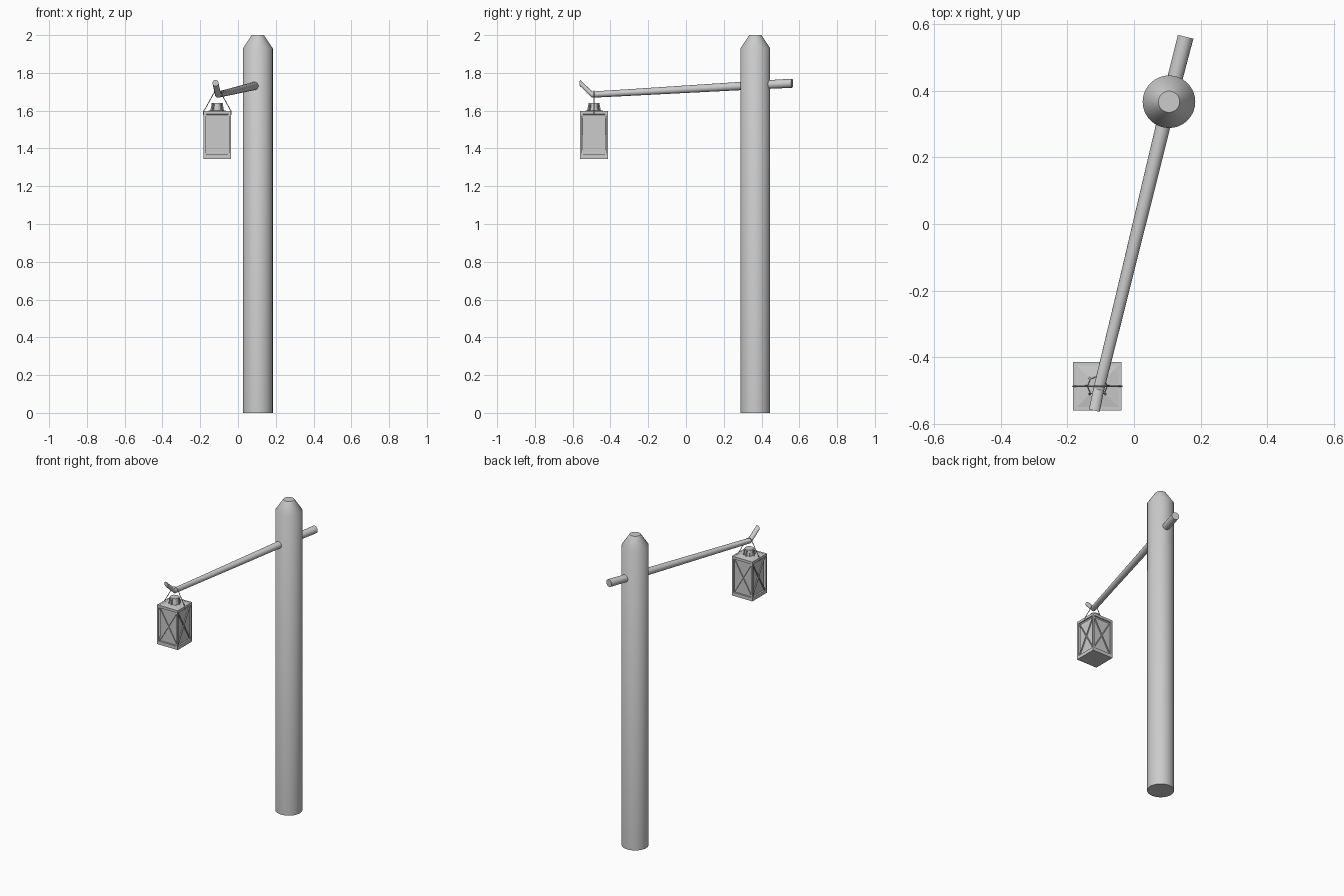
import bpy, bmesh
from math import sin, cos, pi
from mathutils import Vector, Matrix

if "Cube" in bpy.data.objects:
    bpy.data.objects.remove(bpy.data.objects["Cube"])


def finish(bm, name, smooth=False):
    bmesh.ops.recalc_face_normals(bm, faces=bm.faces)
    me = bpy.data.meshes.new(name)
    bm.to_mesh(me)
    bm.free()
    ob = bpy.data.objects.new(name, me)
    bpy.context.collection.objects.link(ob)
    if smooth:
        bpy.ops.object.select_all(action='DESELECT')
        ob.select_set(True)
        bpy.context.view_layer.objects.active = ob
        bpy.ops.object.shade_smooth_by_angle(angle=0.6)
    return ob


def loft(bm, rings):
    """Join equal-sized rings of points into a capped tube."""
    rows = [[bm.verts.new(p) for p in r] for r in rings]
    n = len(rows[0])
    for a, b in zip(rows, rows[1:]):
        for i in range(n):
            j = (i + 1) % n
            bm.faces.new((a[i], a[j], b[j], b[i]))
    bm.faces.new(rows[0])
    bm.faces.new(rows[-1])


def circle(c, r, n, u, v):
    return [Vector(c) + r * (cos(2*pi*i/n) * u + sin(2*pi*i/n) * v) for i in range(n)]


def box(bm, c, size, rot=Matrix()):
    bmesh.ops.create_cube(bm, size=1, matrix=rot @ Matrix.Translation(c)
                          @ Matrix.Diagonal((*size, 1)))


X, Y, Z = Vector((1, 0, 0)), Vector((0, 1, 0)), Vector((0, 0, 1))

# Post with chamfered top
bm = bmesh.new()
loft(bm, [circle((.105, .367, z), r, 32, X, Y)
          for z, r in ((0, .079), (1.93, .079), (2.0, .032))])
finish(bm, "post", True)

# Tapered arm with upturned tip, upright cross-sections
side = Vector((.972, -.235, 0))
path = [((.155, .562, 1.745), .024), ((.105, .367, 1.735), .0225),
        ((-.045, -.25, 1.699), .018), ((-.106, -.497, 1.685), .0165),
        ((-.119, -.560, 1.746), .0165)]
bm = bmesh.new()
loft(bm, [circle(p, r, 16, side, Z) for p, r in path])
finish(bm, "arm", True)

# Lantern centre and dimensions
C = Vector((-.110, -.487, 0))
H, Z0, Z1, B = .073, 1.345, 1.598, .010


def square(z, h):
    return [C + Vector((sx * h, sy * h, z)) for sx, sy in ((-1, -1), (1, -1), (1, 1), (-1, 1))]


# Base tray
bm = bmesh.new()
loft(bm, [square(Z0, H), square(Z0 + .022, H)])
finish(bm, "lantern_base")

# Corner posts and top rails
bm = bmesh.new()
for k in range(4):
    m = Matrix.Translation(C) @ Matrix.Rotation(k * pi / 2, 4, 'Z')
    box(bm, (H - B/2, H - B/2, (Z0 + Z1) / 2), (B, B, Z1 - Z0), m)
    box(bm, (0, H - B/2, Z1 - .008), (2 * (H - B), B, .016), m)
finish(bm, "lantern_frame")

# Glass body, with sloped shoulder under the roof
bm = bmesh.new()
loft(bm, [square(Z0 + .01, .062), square(Z1 - .022, .062), square(Z1 - .010, .071)])
finish(bm, "lantern_panes")

# Roof plate, rising gently to the chimney
bm = bmesh.new()
loft(bm, [square(Z1 - .010, .071), square(Z1 - .002, .070), square(Z1 + .004, .030)])
finish(bm, "lantern_roof")

# Crossed bars on each side
bm = bmesh.new()
w, h = 2 * (H - B), Z1 - .016 - Z0 - .022
for k in range(4):
    m = Matrix.Translation(C + Z * (Z0 + .022 + h / 2)) @ Matrix.Rotation(k * pi / 2, 4, 'Z')
    for s in (-1, 1):
        d = Vector((s * w, 0, h))
        rot = m @ Matrix.Translation((0, -.065, 0)) @ d.to_track_quat('Z', 'Y').to_matrix().to_4x4()
        box(bm, (0, 0, 0), (.006, .006, d.length), rot)
finish(bm, "lantern_cross_bars")

# Chimney cap with vertical ribs
bm = bmesh.new()
loft(bm, [circle(C + Z * z, r, 8, X, Y)
          for z, r in ((Z1 - .002, .032), (1.634, .025), (1.634, .030), (1.641, .029))])
for k in range(8):
    m = Matrix.Translation(C) @ Matrix.Rotation(k * pi / 4, 4, 'Z')
    loft(bm, [[m @ Vector((x, y, z)) for x, y in ((a, -.003), (b, -.003), (b, .003), (a, .003))]
              for z, a, b in ((Z1, .025, .037), (1.637, .020, .029))])
finish(bm, "lantern_chimney", True)

# Wire handle looped over the arm bend
wire = [(-.074, 1.578), (-.074, 1.596), (-.066, 1.606), (-.027, 1.676), (-.014, 1.701),
        (0, 1.706), (.018, 1.700), (.030, 1.676), (.068, 1.606), (.074, 1.596), (.074, 1.578)]
cu = bpy.data.curves.new("handle_wire", 'CURVE')
cu.dimensions = '3D'
cu.bevel_depth = .0022
cu.bevel_resolution = 1
cu.use_fill_caps = True
sp = cu.splines.new('POLY')
sp.points.add(len(wire) - 1)
for p, (x, z) in zip(sp.points, wire):
    p.co = (C.x + x, C.y, z, 1)
bpy.context.collection.objects.link(bpy.data.objects.new("handle_wire", cu))
